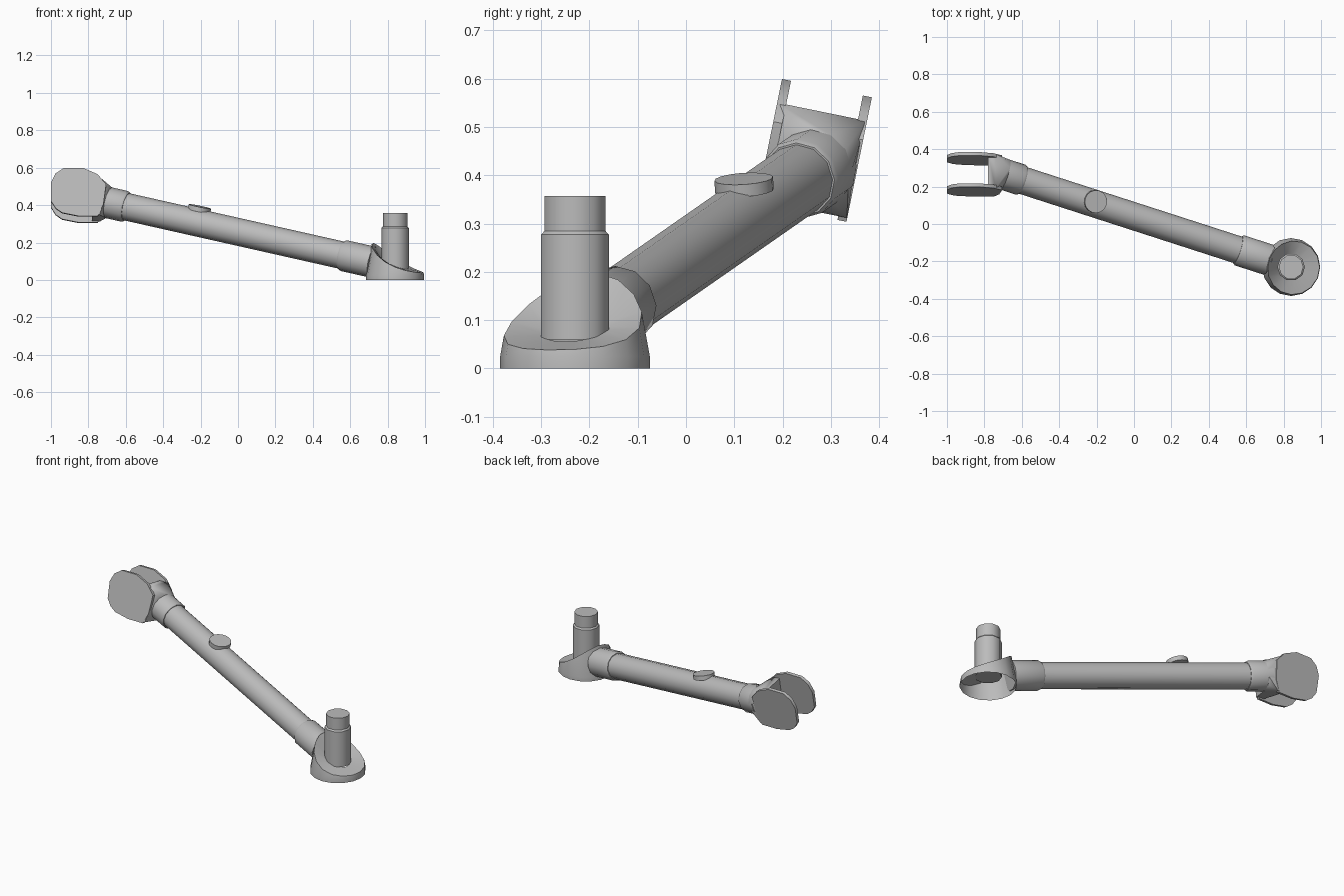
import bpy, bmesh, math
from mathutils import Vector

if "Cube" in bpy.data.objects:
    bpy.data.objects.remove(bpy.data.objects["Cube"])

grey = bpy.data.materials.new("plain grey")
grey.diffuse_color = (0.5, 0.5, 0.5, 1)
grey.use_nodes = True
grey.node_tree.nodes["Principled BSDF"].inputs["Base Color"].default_value = grey.diffuse_color


def finish(name, bm, recalc=True):
    if recalc:
        bmesh.ops.recalc_face_normals(bm, faces=bm.faces[:])
    me = bpy.data.meshes.new(name)
    bm.to_mesh(me)
    bm.free()
    me.materials.append(grey)
    ob = bpy.data.objects.new(name, me)
    bpy.context.collection.objects.link(ob)
    bpy.ops.object.select_all(action='DESELECT')
    ob.select_set(True)
    bpy.context.view_layer.objects.active = ob
    bpy.ops.object.shade_smooth_by_angle(angle=math.radians(42))
    return ob


def circle(c, axis, r, n):
    # points of a circle around an axis
    axis = axis.normalized()
    u = axis.cross(Vector((0, 0, 1)))
    if u.length < 0.01:
        u = Vector((1, 0, 0))
    u.normalize()
    v = u.cross(axis)
    return [c + r * (math.cos(t) * u + math.sin(t) * v)
            for t in (2 * math.pi * i / n for i in range(n))]


def loft(name, rings):
    bm = bmesh.new()
    rows = [[bm.verts.new(p) for p in ring] for ring in rings]
    n = len(rows[0])
    for a, b in zip(rows, rows[1:]):
        for i in range(n):
            j = (i + 1) % n
            bm.faces.new((a[i], a[j], b[j], b[i]))
    bm.faces.new(rows[0][::-1])
    bm.faces.new(rows[-1])
    return finish(name, bm)


# Sloping centre line of the tube
D = Vector((1, -0.323, -0.225)).normalized()


def on_axis(x):
    return Vector((x, 0.235 - 0.323 * (x + 0.6), 0.392 - 0.225 * (x + 0.6)))


def rod(name, sections, n=12):
    loft(name, [circle(on_axis(x), D, r, n) for x, r in sections])


rod("main_tube", [(-0.62, 0.074), (0.60, 0.074)])
rod("upper_collar", [(-0.72, 0.084), (-0.605, 0.084), (-0.595, 0.078)])
rod("lower_collar", [(0.555, 0.078), (0.565, 0.084), (0.72, 0.084)])

# Round button on the tube
up = (Vector((0, 0, 1)) - D * D.z).normalized()
b = Vector((-0.205, 0.12, 0.385))
loft("button", [circle(b + up * h, up, 0.061, 16) for h in (-0.018, 0.008)])

# Upright post with a narrower top
C = Vector((0.84, -0.23, 0))
Z = Vector((0, 0, 1))
loft("post", [circle(C + Z * z, Z, r, 10) for z, r in
              [(0.06, 0.074), (0.277, 0.074), (0.285, 0.066), (0.357, 0.066)]])

# Hollow foot: flared skirt with a scooped top rising towards the tube
bm = bmesh.new()
n = 16
to_tube = Vector((-D.x, -D.y, 0)).normalized()
low, rim, top, mid = [], [], [], []
for i in range(n):
    t = 2 * math.pi * i / n
    d = Vector((math.cos(t), math.sin(t), 0))
    u = d.dot(to_tube)
    z = 0.09 + 0.08 * u + 0.028 * u * u
    low.append(bm.verts.new(C + d * 0.155))
    rim.append(bm.verts.new(C + d * 0.155 + Z * 0.025))
    top.append(bm.verts.new(C + d * (0.155 - 0.18 * (z - 0.025)) + Z * z))
    mid.append(bm.verts.new(C + d * 0.07 + Z * (0.08 + 0.025 * u)))
for a, b2 in ((low, rim), (rim, top), (top, mid)):
    for i in range(n):
        j = (i + 1) % n
        bm.faces.new((a[i], a[j], b2[j], b2[i]))
finish("foot", bm, False)

# Fork frame: x along the plates, N across them, T up them
N = Vector((0, 0.98, -0.2)).normalized()
T = Vector((0, 0.2, 0.98)).normalized()
F = Vector((-0.87, 0.266, 0.453))


def fork_point(a, s, t):
    return F + Vector((a, 0, 0)) + N * s + T * t


outline = [(-0.13, -0.05), (-0.13, 0.05), (-0.105, 0.10), (-0.06, 0.13),
           (0.04, 0.13), (0.12, 0.095), (0.165, 0.04), (0.15, -0.07),
           (0.12, -0.133), (0.02, -0.133), (-0.07, -0.115), (-0.105, -0.09)]
for side, label in ((-1, "front"), (1, "back")):
    loft(label + "_fork_plate",
         [[fork_point(a, side * s, t) for a, t in outline] for s in (0.076, 0.095)])

# Flared block joining the fork to the collar
bm = bmesh.new()
pts = [fork_point(a, s, t) for a, lo, hi in ((0.09, -0.125, 0.08), (0.13, -0.125, 0.08))
       for s in (-0.094, 0.094) for t in (lo, hi)]
pts += circle(on_axis(-0.69), D, 0.084, 12)
for p in pts:
    bm.verts.new(p)
res = bmesh.ops.convex_hull(bm, input=bm.verts[:])
bmesh.ops.delete(bm, geom=[v for v in bm.verts if not v.link_faces], context='VERTS')
finish("fork_block", bm)
